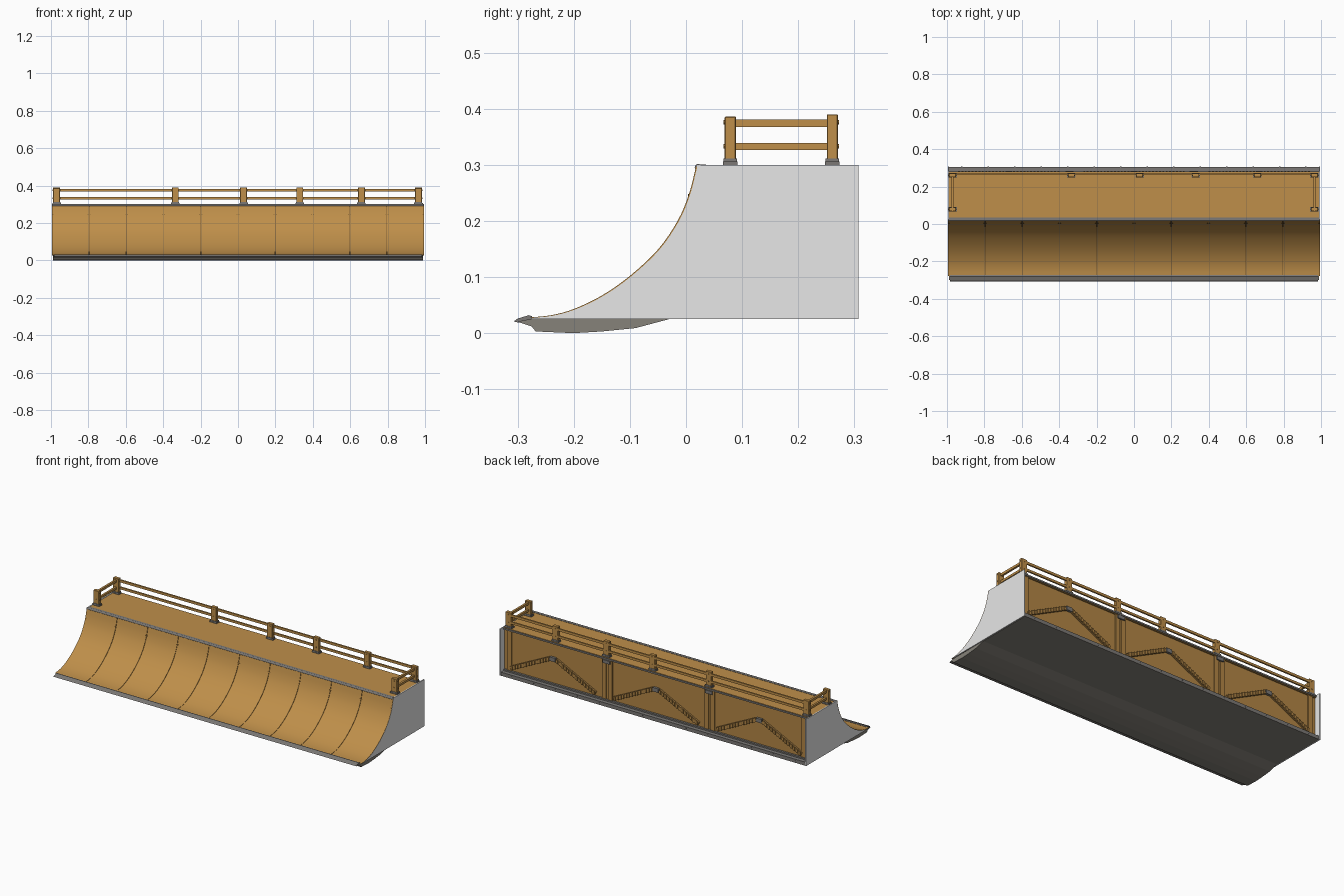
import bpy, bmesh, math
from mathutils import Matrix, Vector

if "Cube" in bpy.data.objects:
    bpy.data.objects.remove(bpy.data.objects["Cube"])


def material(name, rgb):
    m = bpy.data.materials.new(name)
    m.diffuse_color = (*rgb, 1)
    m.use_nodes = True
    m.node_tree.nodes["Principled BSDF"].inputs["Base Color"].default_value = m.diffuse_color
    return m


WOOD = material("golden wood", (0.52, 0.275, 0.068))
WALL = material("back wall wood", (0.45, 0.24, 0.06))
DARK = material("dark wood", (0.34, 0.185, 0.052))
PALE = material("pale grey panel", (0.8, 0.8, 0.8))
STEEL = material("steel grey", (0.2, 0.19, 0.18))
FLOOR = material("underside grey", (0.24, 0.225, 0.195))
SEAM = material("seam brown", (0.2, 0.105, 0.03))


def finish(name, bm, mat, smooth=None, bevel=0):
    bmesh.ops.recalc_face_normals(bm, faces=bm.faces)
    me = bpy.data.meshes.new(name)
    bm.to_mesh(me)
    bm.free()
    me.materials.append(mat)
    ob = bpy.data.objects.new(name, me)
    bpy.context.collection.objects.link(ob)
    if bevel:
        b = ob.modifiers.new("bevel", "BEVEL")
        b.width = bevel
        b.segments = 1
    if smooth:
        bpy.ops.object.select_all(action="DESELECT")
        ob.select_set(True)
        bpy.context.view_layer.objects.active = ob
        bpy.ops.object.shade_smooth_by_angle(angle=math.radians(smooth))
    return ob


def box(bm, x0, x1, y0, y1, z0, z1):
    m = Matrix.Translation(((x0 + x1) / 2, (y0 + y1) / 2, (z0 + z1) / 2))
    bmesh.ops.create_cube(bm, size=1, matrix=m @ Matrix.Diagonal((x1 - x0, y1 - y0, z1 - z0, 1)))


def beam(bm, a, b, wide, deep):
    # board in the xz plane between two points
    a, b = Vector(a), Vector(b)
    d = b - a
    m = Matrix.Translation((a + b) / 2) @ Matrix.Rotation(-math.atan2(d.z, d.x), 4, "Y")
    bmesh.ops.create_cube(bm, size=1, matrix=m @ Matrix.Diagonal((d.length, deep, wide, 1)))


def rod(bm, centre, radius, length, axis, sides=10):
    rot = Matrix.Rotation(math.pi / 2, 4, "Y" if axis == "x" else "X")
    bmesh.ops.create_cone(bm, cap_ends=True, segments=sides, radius1=radius, radius2=radius,
                          depth=length, matrix=Matrix.Translation(centre) @ rot)


def extrude(bm, profile, x0, x1):
    f = bm.faces.new([bm.verts.new((x0, y, z)) for y, z in profile])
    r = bmesh.ops.extrude_face_region(bm, geom=[f])
    vs = [v for v in r["geom"] if isinstance(v, bmesh.types.BMVert)]
    bmesh.ops.translate(bm, verts=vs, vec=(x1 - x0, 0, 0))


# Transition curve through measured points
KEYS = [(-0.278, 0.028), (-0.24, 0.032), (-0.2, 0.043), (-0.15, 0.067), (-0.1, 0.102),
        (-0.05, 0.149), (-0.015, 0.2), (0.005, 0.247), (0.018, 0.297)]
K = [Vector(k) for k in KEYS]
K = [2 * K[0] - K[1]] + K + [2 * K[-1] - K[-2]]
curve = []
for i in range(1, len(K) - 2):
    p, q, r, s = K[i - 1:i + 3]
    for j in range(4):
        t = j / 4
        curve.append(0.5 * (2 * q + (r - p) * t + (2 * p - 5 * q + 4 * r - s) * t * t
                            + (3 * q - p - 3 * r + s) * t ** 3))
curve.append(K[-2])
inner = [(v.x + 0.005, v.y - 0.003) for v in reversed(curve)]
outer = [(v.x, v.y) for v in curve]

# Riding surface: ten sheets with narrow seams over a dark backing
bm = bmesh.new()
for i in range(10):
    x = -0.995 + i * 0.199
    extrude(bm, outer + inner, x + (0.001 if i else 0), x + 0.199 - (0.001 if i < 9 else 0))
finish("ramp_sheets", bm, WOOD, 30)
bm = bmesh.new()
back = [(y + 0.005, z - 0.003) for y, z in inner]
extrude(bm, [(y + 0.0035, z - 0.002) for y, z in outer] + back, -0.985, 0.985)
finish("ramp_backing", bm, SEAM, 30)

# Screw heads in a row near the top of the ramp
bm = bmesh.new()
for i in range(10):
    for dx in (0.006, 0.193):
        rod(bm, (-0.995 + i * 0.199 + dx, 0.0055, 0.245), 0.003, 0.003, "y", 6)
finish("ramp_screws", bm, SEAM)

# Side panels, just under the sheets
bm = bmesh.new()
side = [(y + 0.002, z - 0.001) for y, z in outer]
side += [(0.02, 0.3), (0.307, 0.3), (0.307, 0.0255), (-0.275, 0.0255)]
for x in (-0.9955, 0.9895):
    extrude(bm, side, x, x + 0.006)
finish("side_panels", bm, PALE)

# Deck and back wall
bm = bmesh.new()
box(bm, -0.989, 0.989, 0.02, 0.278, 0.285, 0.299)
finish("deck", bm, WOOD)
bm = bmesh.new()
box(bm, -0.989, 0.989, 0.26, 0.27, 0.026, 0.286)
finish("back_wall", bm, WALL)

# Underside: flat floor and shallow belly towards the front
bm = bmesh.new()
extrude(bm, [(-0.3, 0.02), (-0.29, 0.017), (-0.275, 0.012), (-0.268, 0.003), (-0.2, 0.0),
             (-0.15, 0.003), (-0.09, 0.009), (-0.03, 0.025), (0.305, 0.025), (0.305, 0.028),
             (-0.27, 0.026), (-0.29, 0.023)], -0.988, 0.988)
finish("underside", bm, FLOOR)

# Steel trims: front threshold, coping tube, back base rail, upper edge
bm = bmesh.new()
extrude(bm, [(-0.307, 0.021), (-0.3, 0.026), (-0.28, 0.032), (-0.274, 0.03), (-0.275, 0.024),
             (-0.3, 0.019)], -0.983, 0.983)
finish("front_threshold", bm, STEEL)
bm = bmesh.new()
rod(bm, (0, 0.022, 0.295), 0.0065, 1.99, "x", 14)
box(bm, -0.989, 0.989, 0.022, 0.036, 0.295, 0.3005)
finish("coping", bm, STEEL, 40)
bm = bmesh.new()
box(bm, -0.989, 0.989, 0.268, 0.305, 0.027, 0.046)
box(bm, -0.989, 0.989, 0.268, 0.282, 0.046, 0.054)
box(bm, -0.989, 0.989, 0.268, 0.282, 0.288, 0.297)
for i in range(14):
    rod(bm, (-0.92 + i * 0.1415, 0.305, 0.037), 0.004, 0.003, "y", 8)
finish("back_steel_rails", bm, STEEL)

# Back framing: uprights, and three peaked braces with cleats
bm = bmesh.new()
for x in (-0.955, -0.365, -0.325, 0.3, 0.34, 0.955):
    box(bm, x - 0.014, x + 0.014, 0.268, 0.276, 0.05, 0.288)
finish("back_uprights", bm, WALL)
bm = bmesh.new()
cleats = bmesh.new()
plates = bmesh.new()
for cx in (-0.67, 0.0, 0.67):
    for s in (-1, 1):
        a, b = Vector((cx + s * 0.275, 0.274, 0.07)), Vector((cx + s * 0.02, 0.274, 0.195))
        beam(bm, a, b, 0.022, 0.012)
        for i in range(14):
            c = a.lerp(b, (i + 0.5) / 14)
            box(cleats, c.x - 0.005, c.x + 0.005, 0.275, 0.284, c.z - 0.011, c.z + 0.011)
    box(plates, cx - 0.018, cx + 0.018, 0.268, 0.284, 0.185, 0.208)
for x in (-0.345, 0.32):
    box(plates, x - 0.022, x + 0.022, 0.268, 0.284, 0.266, 0.285)
finish("back_braces", bm, DARK)
finish("brace_cleats", cleats, WALL)
finish("back_plates", plates, STEEL)

# Railing posts with steel feet and bolts
posts, feet, bolts = bmesh.new(), bmesh.new(), bmesh.new()
back_row = [-0.97, -0.335, 0.03, 0.33, 0.66, 0.965]
spots = [(x, 0.261, 0.39) for x in back_row] + [(x, 0.079, 0.386) for x in (-0.97, 0.965)]
for x, y, top in spots:
    w = 0.018
    box(posts, x - w, x + w, y - 0.01, y + 0.01, 0.299, top)
    box(feet, x - w - 0.005, x + w + 0.005, y - 0.013, y + 0.013, 0.299, 0.306)
    box(feet, x - w - 0.002, x + w + 0.002, y - 0.012, y + 0.012, 0.306, 0.311)
    for z in (0.333, 0.376):
        rod(bolts, (x, y, z), 0.004, 2 * w + 0.005, "x", 8)
        rod(bolts, (x, y, z), 0.004, 0.024, "y", 8)
finish("railing_posts", posts, WOOD, bevel=0.0015)
finish("post_feet", feet, STEEL)
finish("post_bolts", bolts, WOOD)

# Railing boards: long back pair and short end pairs
bm = bmesh.new()
for z0, z1 in ((0.326, 0.339), (0.367, 0.381)):
    box(bm, -0.97, 0.965, 0.262, 0.271, z0, z1)
    for x in (-0.97, 0.965):
        box(bm, x - 0.006, x + 0.006, 0.079, 0.262, z0, z1)
finish("railing_boards", bm, WOOD)
